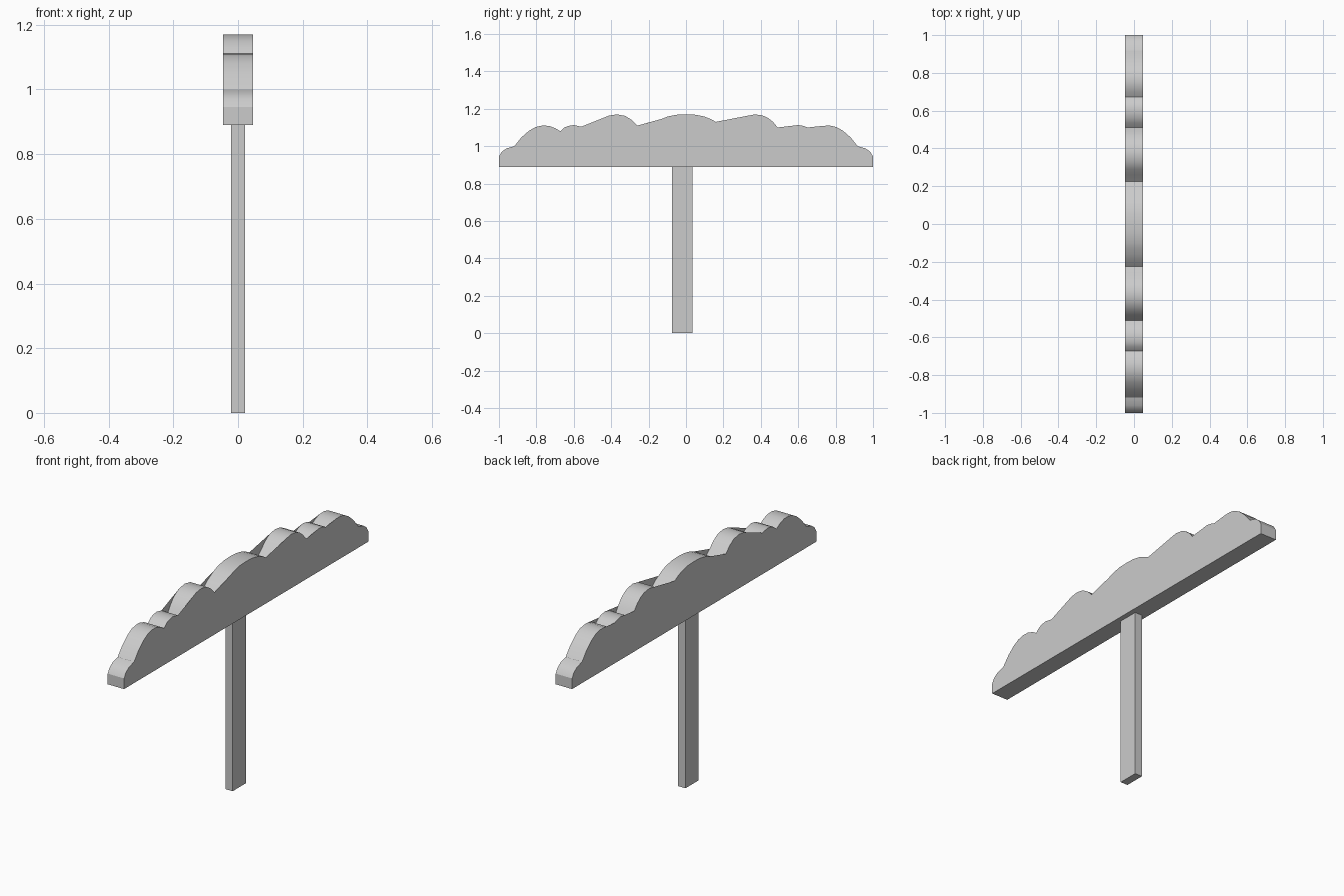
import bpy, bmesh

if "Cube" in bpy.data.objects:
    bpy.data.objects.remove(bpy.data.objects["Cube"])

HALF_X = 0.047
BASE_Z = 0.89

# right half of the scalloped top edge (y, z), centre to end
half = [(0, 1.17), (0.05, 1.168), (0.1, 1.158), (0.13, 1.146), (0.16, 1.13), (0.19, 1.112),
        (0.225, 1.08), (0.26, 1.11), (0.29, 1.14), (0.325, 1.162), (0.37, 1.17), (0.41, 1.164),
        (0.44, 1.15), (0.465, 1.13), (0.49, 1.1), (0.51, 1.068), (0.535, 1.09), (0.56, 1.104),
        (0.6, 1.113), (0.63, 1.108), (0.65, 1.1), (0.672, 1.08), (0.7, 1.097), (0.735, 1.109),
        (0.77, 1.11), (0.805, 1.102), (0.84, 1.082), (0.88, 1.047), (0.918, 1.0),
        (0.96, 0.988), (0.985, 0.97), (1.0, 0.945)]
top = [(-y, z) for y, z in reversed(half[1:])] + half
outline = [(-1, BASE_Z)] + top + [(1, BASE_Z)]


def index_at(y):
    return min(range(len(top)), key=lambda i: abs(top[i][0] - y))


def finish(bm, name):
    me = bpy.data.meshes.new(name)
    bm.to_mesh(me)
    bm.free()
    ob = bpy.data.objects.new(name, me)
    bpy.context.collection.objects.link(ob)
    return ob


# scalloped board, extruded along x
bm = bmesh.new()
face = bm.faces.new([bm.verts.new((-HALF_X, y, z)) for y, z in outline])
ext = bmesh.ops.extrude_face_region(bm, geom=[face], use_keep_orig=True)
bmesh.ops.translate(bm, vec=(2 * HALF_X, 0, 0),
                    verts=[v for v in ext["geom"] if isinstance(v, bmesh.types.BMVert)])
bmesh.ops.recalc_face_normals(bm, faces=bm.faces)
board = finish(bm, "scalloped_board")
bpy.context.view_layer.objects.active = board
board.select_set(True)
bpy.ops.object.shade_smooth_by_angle(angle=0.5)

# thin webs that bridge some valleys on both board faces
bm = bmesh.new()
for a, b in [(-0.56, -0.41), (-0.26, -0.05), (0.16, 0.325), (0.49, 0.6), (0.65, 0.735)]:
    chain = top[index_at(a):index_at(b) + 1]
    for x in (-HALF_X, HALF_X):
        f = bm.faces.new([bm.verts.new((x, y, z)) for y, z in chain])
        f.normal_update()
        if f.normal.x * x < 0:
            f.normal_flip()
finish(bm, "valley_webs")

# post
bm = bmesh.new()
bmesh.ops.create_cube(bm, size=1)
for v in bm.verts:
    v.co.x *= 0.042
    v.co.y = v.co.y * 0.108 - 0.02
    v.co.z = (v.co.z + 0.5) * BASE_Z
finish(bm, "post")
